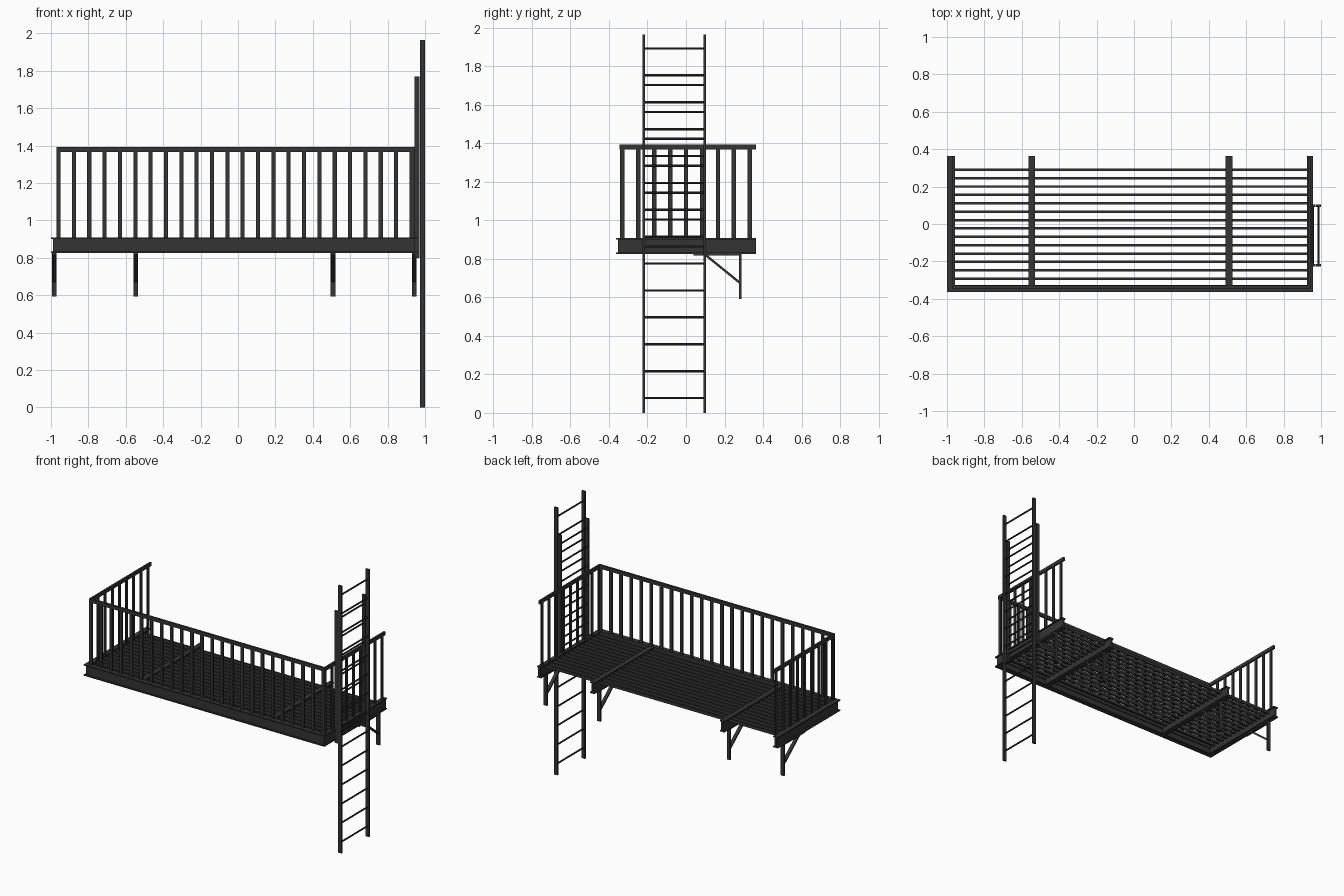
import bpy, bmesh, math
from mathutils import Matrix, Vector

if "Cube" in bpy.data.objects:
    bpy.data.objects.remove(bpy.data.objects["Cube"])

iron = bpy.data.materials.new("dark_iron")
iron.diffuse_color = (0.034, 0.034, 0.036, 1)
iron.use_nodes = True
iron.node_tree.nodes["Principled BSDF"].inputs["Base Color"].default_value = iron.diffuse_color


def box(bm, x0, x1, y0, y1, z0, z1):
    m = Matrix.Translation(((x0 + x1) / 2, (y0 + y1) / 2, (z0 + z1) / 2)) \
        @ Matrix.Diagonal((x1 - x0, y1 - y0, z1 - z0, 1))
    bmesh.ops.create_cube(bm, size=1, matrix=m)


def post(bm, x, y, z0, z1, wx, wy):
    box(bm, x - wx / 2, x + wx / 2, y - wy / 2, y + wy / 2, z0, z1)


def rod(bm, a, b, r, sides=8):
    a, b = Vector(a), Vector(b)
    m = Matrix.Translation((a + b) / 2) @ (b - a).to_track_quat('Z', 'Y').to_matrix().to_4x4()
    bmesh.ops.create_cone(bm, cap_ends=True, segments=sides, radius1=r, radius2=r,
                          depth=(b - a).length, matrix=m)


def finish(bm, name):
    me = bpy.data.meshes.new(name)
    bm.to_mesh(me)
    bm.free()
    ob = bpy.data.objects.new(name, me)
    me.materials.append(iron)
    bpy.context.collection.objects.link(ob)
    return ob


Z0, Z1 = 0.825, 0.907         # platform beam heights
FL, WEB = 0.008, 0.007        # flange thickness, half web


# I-beams: flanges above and below a recessed web
def beam_y(name, x, hw, y0, y1, web0):
    bm = bmesh.new()
    for z in (Z0, Z1 - FL):
        box(bm, x - hw, x + hw, y0, y1, z, z + FL)
    box(bm, x - WEB, x + WEB, web0, y1, Z0 + FL, Z1 - FL)
    finish(bm, name)


beam_y("left_beam", -0.981, 0.019, -0.363, 0.363, -0.352)
beam_y("right_beam", 0.940, 0.016, -0.363, 0.363, -0.352)
beam_y("left_cross_beam", -0.547, 0.018, -0.34, 0.363, -0.34)
beam_y("right_cross_beam", 0.508, 0.018, -0.34, 0.363, -0.34)

bm = bmesh.new()
for z in (Z0, Z1 - FL):
    box(bm, -1.0, 0.956, -0.363, -0.327, z, z + FL)
box(bm, -0.988, 0.947, -0.352, -0.338, Z0 + FL, Z1 - FL)
finish(bm, "front_beam")

# floor slats
bm = bmesh.new()
for i in range(15):
    post(bm, -0.022, 0.290 - i * 0.0448, 0.876, 0.898, 1.92, 0.013)
finish(bm, "floor_slats")

# railing: flat top rails and flat balusters on three sides
XL, XR, YF = -0.964, 0.938, -0.336
bm = bmesh.new()
box(bm, XL - 0.007, XR + 0.007, YF - 0.008, YF + 0.008, 1.366, 1.392)
for x in (XL, XR):
    box(bm, x - 0.007, x + 0.007, YF - 0.008, 0.363, 1.366, 1.392)
finish(bm, "top_rail")

bm = bmesh.new()
for i in range(24):
    post(bm, -0.959 + i * 0.0820, YF, 0.9, 1.37, 0.022, 0.011)
for x in (XL, XR):
    for i in range(9):
        post(bm, x, -0.330 + i * 0.0826, 0.9, 1.37, 0.009, 0.022)
finish(bm, "balusters")

# wall brackets: upright, top bar and diagonal strut
for n, x in enumerate((-0.983, -0.547, 0.508, 0.943)):
    bm = bmesh.new()
    post(bm, x, 0.281, 0.592, 0.827, 0.025, 0.012)
    box(bm, x - 0.012, x + 0.012, 0.04, 0.287, 0.816, 0.827)
    a, b = Vector((x, 0.1, 0.821)), Vector((x, 0.281, 0.674))
    d = b - a
    m = Matrix.Translation((a + b) / 2) @ Matrix.Rotation(math.atan2(d.z, d.y), 4, 'X') \
        @ Matrix.Diagonal((0.024, d.length, 0.012, 1))
    bmesh.ops.create_cube(bm, size=1, matrix=m)
    finish(bm, f"wall_bracket_{n + 1}")


# ladders
def ladder(name, x, z0, z1, first, count):
    bm = bmesh.new()
    for y in (-0.220, 0.097):
        post(bm, x, y, z0, z1, 0.027, 0.012)
    for i in range(count):
        z = first + i * 0.1396
        rod(bm, (x, -0.220, z), (x, 0.097, z), 0.006)
    finish(bm, name)


ladder("drop_ladder", 0.9865, 0.0, 1.964, 0.077, 14)
ladder("fixed_ladder", 0.956, 0.80, 1.770, 0.864, 7)
